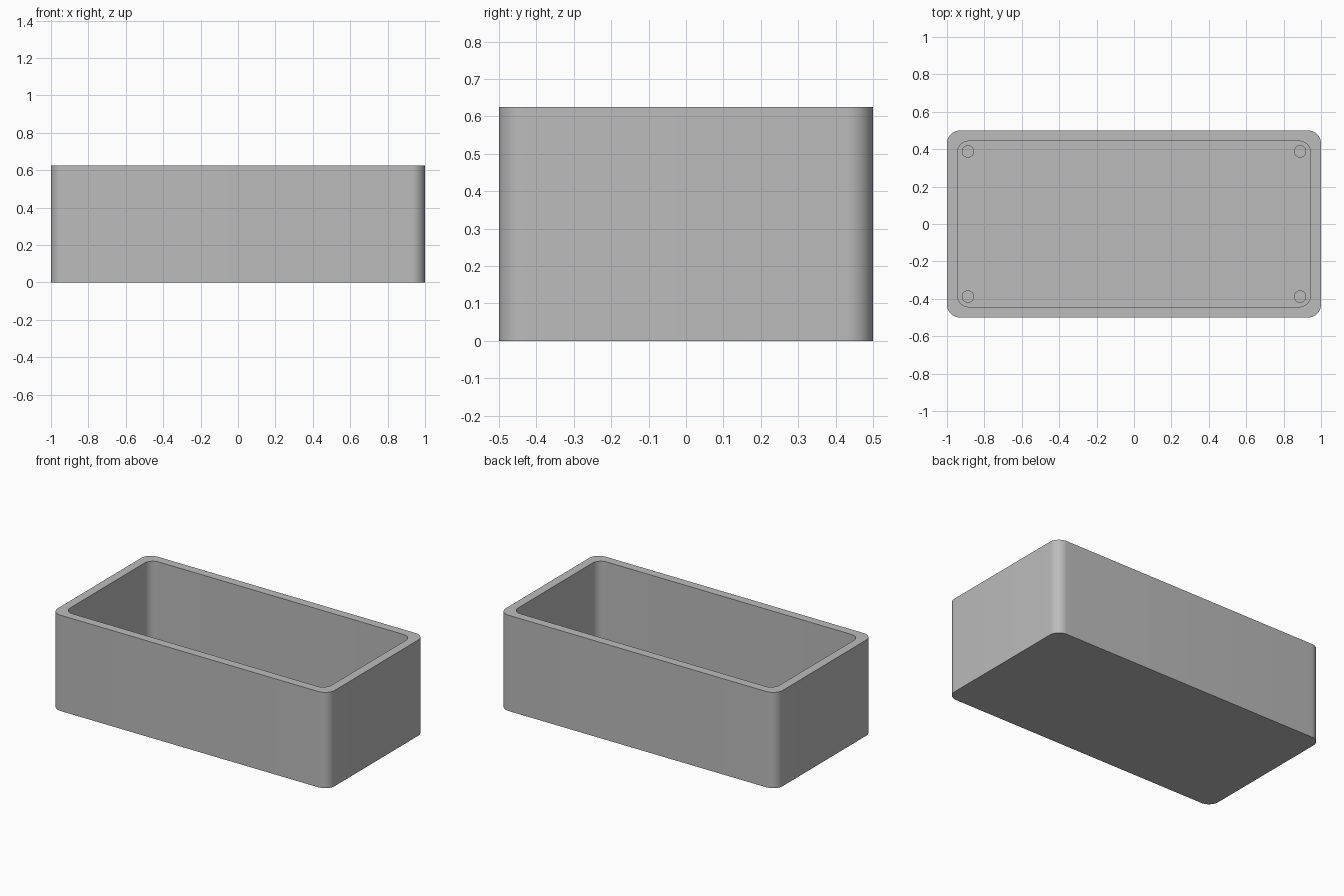
import bpy, bmesh, math

cube = bpy.data.objects.get("Cube")
if cube:
    bpy.data.objects.remove(cube, do_unlink=True)

HEIGHT, FLOOR, WALL = 0.625, 0.06, 0.057
RADIUS, SEGMENTS = 0.07, 12

grey = bpy.data.materials.new("plain grey")
grey.use_nodes = True
colour = (0.5, 0.5, 0.5, 1)
grey.diffuse_color = colour
grey.node_tree.nodes["Principled BSDF"].inputs["Base Color"].default_value = colour


def finish(obj):
    """Give the part its colour and smooth rounded sides with sharp rims."""
    obj.data.materials.append(grey)
    bpy.ops.object.select_all(action="DESELECT")
    obj.select_set(True)
    bpy.context.view_layer.objects.active = obj
    bpy.ops.object.shade_smooth_by_angle(angle=math.radians(30))


def rounded_ring(bm, half_x, half_y, radius, z):
    """Vertices of a rounded rectangle, counter-clockwise."""
    ring = []
    for corner, (sx, sy) in enumerate([(1, 1), (-1, 1), (-1, -1), (1, -1)]):
        for step in range(SEGMENTS + 1):
            a = (corner + step / SEGMENTS) * math.pi / 2
            ring.append(bm.verts.new((sx * (half_x - radius) + radius * math.cos(a),
                                      sy * (half_y - radius) + radius * math.sin(a), z)))
    return ring


# Open box: outer wall, rim, inner wall, closed at both ends
bm = bmesh.new()
outer = (1.0, 0.5, RADIUS)
inner = (1.0 - WALL, 0.5 - WALL, 0.06)
rings = [rounded_ring(bm, *shape, z) for shape, z in
         [(outer, 0), (outer, HEIGHT), (inner, HEIGHT), (inner, FLOOR)]]
for low, high in zip(rings, rings[1:]):
    for i in range(len(low)):
        j = (i + 1) % len(low)
        bm.faces.new((low[i], low[j], high[j], high[i]))
bm.faces.new(rings[0][::-1])
bm.faces.new(rings[-1])
mesh = bpy.data.meshes.new("box")
bm.to_mesh(mesh)
bm.free()
box = bpy.data.objects.new("box", mesh)
bpy.context.collection.objects.link(box)
finish(box)

# Short standoff posts in the floor corners
POST_TOP = 0.11
for side, sx in (("left", 1), ("right", -1)):
    for end, sy in (("front", -1), ("back", 1)):
        bpy.ops.mesh.primitive_cylinder_add(
            vertices=32, radius=0.033, depth=POST_TOP - FLOOR + 0.01,
            location=(sx * 0.888, sy * 0.388, (POST_TOP + FLOOR - 0.01) / 2))
        post = bpy.context.object
        post.name = f"{end}_{side}_post"
        finish(post)
